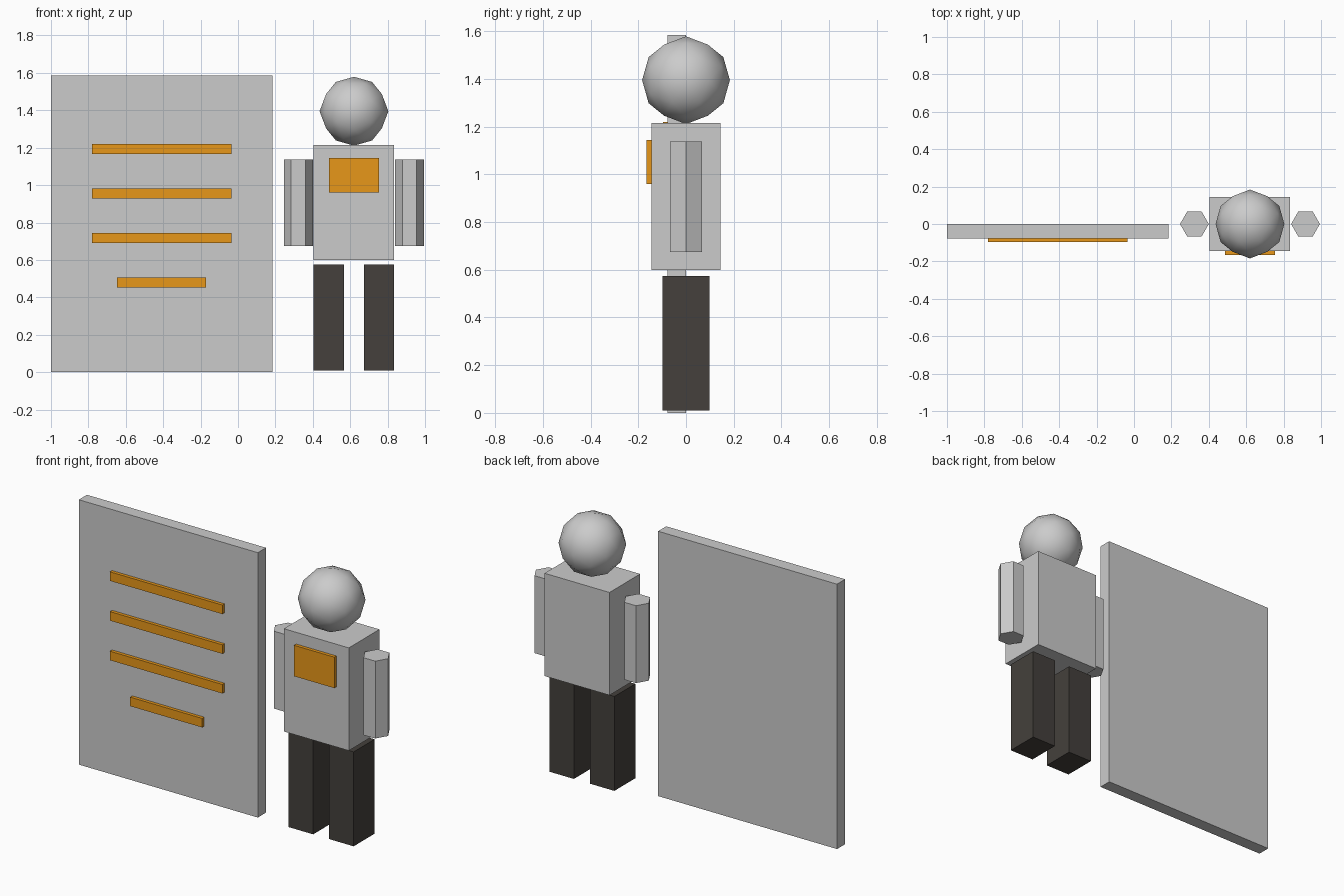
import bpy, bmesh, math
from mathutils import Matrix

if "Cube" in bpy.data.objects:
    bpy.data.objects.remove(bpy.data.objects["Cube"])


def material(name, rgb):
    m = bpy.data.materials.new(name)
    m.diffuse_color = (*rgb, 1)
    m.use_nodes = True
    m.node_tree.nodes["Principled BSDF"].inputs["Base Color"].default_value = m.diffuse_color
    return m


def add_object(name, bm, mat=None):
    bmesh.ops.recalc_face_normals(bm, faces=bm.faces)
    mesh = bpy.data.meshes.new(name)
    bm.to_mesh(mesh)
    bm.free()
    if mat:
        mesh.materials.append(mat)
    ob = bpy.data.objects.new(name, mesh)
    bpy.context.collection.objects.link(ob)
    return ob


def box(name, x, y, z, mat=None):
    """Box from (min, max) ranges on each axis."""
    bm = bmesh.new()
    size = [r[1] - r[0] for r in (x, y, z)]
    mid = [(r[0] + r[1]) / 2 for r in (x, y, z)]
    bmesh.ops.create_cube(bm, size=1, matrix=Matrix.Translation(mid) @ Matrix.Diagonal((*size, 1)))
    return add_object(name, bm, mat)


def hex_prism(name, cx, radius, z0, z1):
    """Upright six-sided prism with corners on the x axis."""
    bm = bmesh.new()
    ring = [bm.verts.new((cx + radius * math.cos(i * math.pi / 3),
                          radius * math.sin(i * math.pi / 3), z0)) for i in range(6)]
    base = bm.faces.new(ring)
    ext = bmesh.ops.extrude_face_region(bm, geom=[base], use_keep_orig=True)
    top = [g for g in ext["geom"] if isinstance(g, bmesh.types.BMVert)]
    bmesh.ops.translate(bm, verts=top, vec=(0, 0, z1 - z0))
    return add_object(name, bm)


orange = material("orange", (0.8, 0.31, 0.01))
dark = material("dark", (0.058, 0.051, 0.045))

# Panel with raised bars on its front
box("panel", (-1, 0.185), (-0.077, 0), (0, 1.585))
for i, (half, z) in enumerate([(0.372, 1.193), (0.372, 0.955), (0.372, 0.718), (0.238, 0.479)]):
    box(f"panel_bar_{i + 1}", (-0.408 - half, -0.408 + half), (-0.097, -0.077),
        (z - 0.027, z + 0.027), orange)

# Figure: torso and chest badge
CX = 0.62
box("torso", (CX - 0.215, CX + 0.215), (-0.145, 0.145), (0.6, 1.215))
box("chest_badge", (CX - 0.133, CX + 0.133), (-0.165, -0.145), (0.96, 1.145), orange)

# Arms and legs, mirrored about the figure's centre
for side, s in (("left", -1), ("right", 1)):
    hex_prism(f"{side}_arm", CX + s * 0.297, 0.077, 0.675, 1.138)
    lx = CX + s * 0.134
    box(f"{side}_leg", (lx - 0.081, lx + 0.081), (-0.099, 0.099), (0.01, 0.575), dark)

# Head: faceted ball turned so its corners meet the main axes
bm = bmesh.new()
bmesh.ops.create_icosphere(
    bm, subdivisions=2, radius=0.184,
    matrix=Matrix.Translation((CX, 0, 1.395)) @ Matrix.Rotation(-math.radians(31.717), 4, 'Y'))
for f in bm.faces:
    f.smooth = True
add_object("head", bm)
